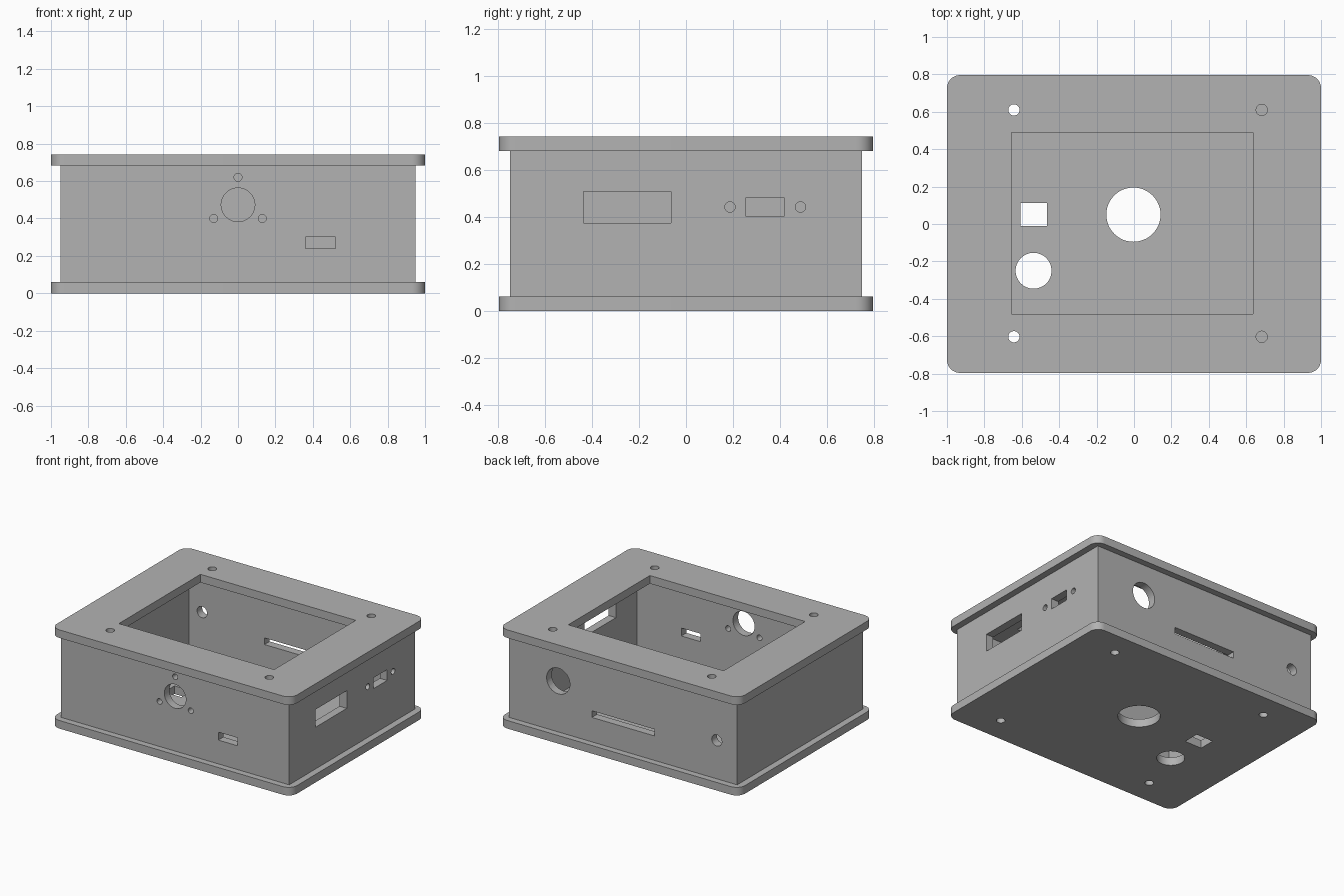
import bpy, bmesh, math
from mathutils import Matrix, Vector

default = bpy.data.objects.get("Cube")
if default:
    bpy.data.objects.remove(default, do_unlink=True)

grey = bpy.data.materials.new("plain grey")
grey.use_nodes = True
tone = (0.45, 0.45, 0.45, 1)
grey.diffuse_color = tone
grey.node_tree.nodes["Principled BSDF"].inputs["Base Color"].default_value = tone

PLATE = 0.061    # sheet thickness
HEIGHT = 0.743
HALF_X, HALF_Y = 0.95, 0.748


def add_box(bm, lo, hi):
    lo, hi = Vector(lo), Vector(hi)
    m = Matrix.Translation((lo + hi) / 2) @ Matrix.Diagonal((*(hi - lo), 1))
    return bmesh.ops.create_cube(bm, size=1, matrix=m)["verts"]


def add_drill(bm, centre, radius, axis, depth=0.3):
    turn = {"x": Matrix.Rotation(math.pi / 2, 4, "Y"),
            "y": Matrix.Rotation(math.pi / 2, 4, "X"),
            "z": Matrix.Identity(4)}[axis]
    bmesh.ops.create_cone(bm, cap_ends=True, segments=48, radius1=radius, radius2=radius,
                          depth=depth, matrix=Matrix.Translation(centre) @ turn)


def finish(bm, name):
    mesh = bpy.data.meshes.new(name)
    bm.to_mesh(mesh)
    bm.free()
    mesh.materials.append(grey)
    ob = bpy.data.objects.new(name, mesh)
    bpy.context.collection.objects.link(ob)
    return ob


def cut(ob, bm):
    # subtract every opening at once, then discard the cutter
    cutter = finish(bm, ob.name + "_cutter")
    cutter.hide_render = True
    mod = ob.modifiers.new("openings", "BOOLEAN")
    mod.operation, mod.solver, mod.object = "DIFFERENCE", "EXACT", cutter
    bpy.ops.object.select_all(action="DESELECT")
    bpy.context.view_layer.objects.active = ob
    ob.select_set(True)
    bpy.ops.object.modifier_apply(modifier=mod.name)
    bpy.data.objects.remove(cutter, do_unlink=True)
    bpy.ops.object.shade_smooth_by_angle(angle=math.radians(30))


def rounded_plate(name, z0):
    bm = bmesh.new()
    add_box(bm, (-1, -0.796, z0), (1, 0.796, z0 + PLATE))
    corners = [e for e in bm.edges if abs(e.verts[0].co.z - e.verts[1].co.z) > 0.01]
    bmesh.ops.bevel(bm, geom=corners, offset=0.07, segments=10, profile=0.5, affect="EDGES")
    return finish(bm, name)


screws = [(x, y) for x in (-0.642, 0.683) for y in (-0.603, 0.61)]

# bottom plate with screw holes, two round holes and a square one
bottom = rounded_plate("bottom_plate", 0)
bm = bmesh.new()
for x, y in screws:
    add_drill(bm, (x, y, 0), 0.03, "z")
add_drill(bm, (-0.003, 0.05, 0), 0.145, "z")
add_drill(bm, (-0.537, -0.25, 0), 0.096, "z")
add_box(bm, (-0.607, -0.01, -0.2), (-0.465, 0.112, 0.2))
cut(bottom, bm)

# top plate with a large window; the screw holes on one side are blind
top = rounded_plate("top_plate", HEIGHT - PLATE)
bm = bmesh.new()
add_box(bm, (-0.656, -0.48, 0.5), (0.637, 0.49, 1))
for x, y in screws:
    low = 0.5 if x < 0 else HEIGHT - PLATE + 0.006
    add_drill(bm, (x, y, (low + 1) / 2), 0.03, "z", 1 - low)
cut(top, bm)

# four-sided wall, hollow inside, with openings in three sides
bm = bmesh.new()
add_box(bm, (-HALF_X, -HALF_Y, PLATE), (HALF_X, HALF_Y, HEIGHT - PLATE))
walls = finish(bm, "side_walls")
bm = bmesh.new()
add_box(bm, (PLATE - HALF_X, PLATE - HALF_Y, -1), (HALF_X - PLATE, HALF_Y - PLATE, 2))
cut(walls, bm)

bm = bmesh.new()
# front: round opening with three screw holes, and a small port
add_drill(bm, (0, -HALF_Y, 0.473), 0.09, "y")
for x, z in ((0, 0.62), (-0.13, 0.4), (0.13, 0.4)):
    add_drill(bm, (x, -HALF_Y, z), 0.021, "y")
add_box(bm, (0.36, -0.9, 0.24), (0.52, -0.6, 0.3))
# side: wide port, and a small port between two screw holes
add_box(bm, (0.8, -0.437, 0.375), (1.1, -0.063, 0.508))
add_box(bm, (0.8, 0.255, 0.402), (1.1, 0.417, 0.483))
for y in (0.187, 0.487):
    add_drill(bm, (HALF_X, y, 0.443), 0.022, "x")
# back: round opening, long slot and cable hole
add_drill(bm, (0.54, HALF_Y, 0.444), 0.097, "y")
add_drill(bm, (-0.78, HALF_Y, 0.35), 0.042, "y")
add_box(bm, (-0.26, 0.6, 0.245), (0.26, 0.9, 0.295))
cut(walls, bm)
